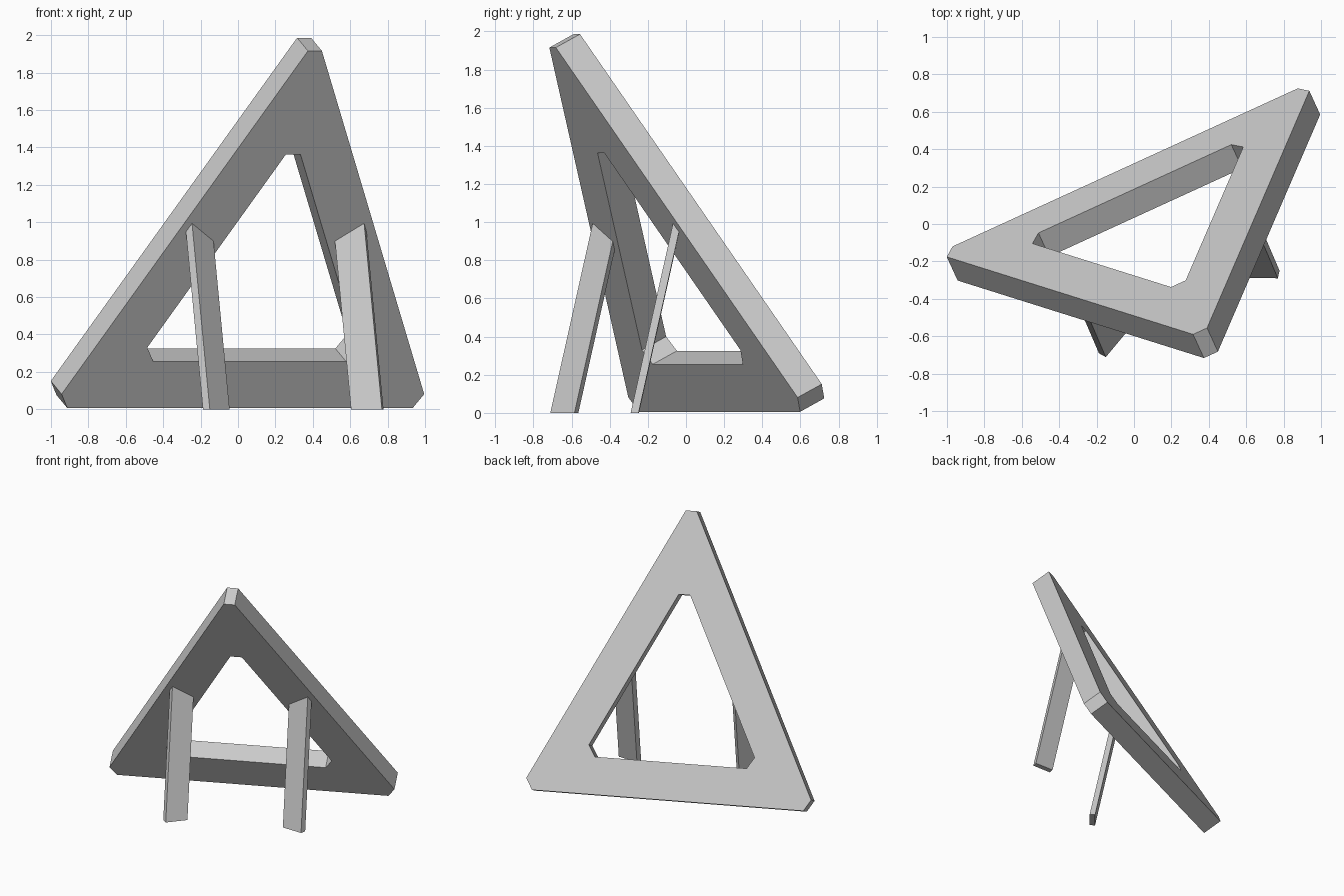
import bpy
import bmesh
from math import radians, sin, cos
from mathutils import Vector

cube = bpy.data.objects.get("Cube")
if cube:
    bpy.data.objects.remove(cube, do_unlink=True)

TURN = radians(24.6)      # heading of the whole stand
TILT = radians(116.75)    # lean of the triangular frame
THICK = 0.156
BASE = Vector((-0.0475, 0.3025, 0.076))   # middle of the frame's lower rear edge

grey = bpy.data.materials.new("light_grey")
grey.use_nodes = True
colour = (0.6, 0.6, 0.6, 1)
grey.diffuse_color = colour
grey.node_tree.nodes["Principled BSDF"].inputs["Base Color"].default_value = colour


def add_object(name, bm, location, rotation):
    bmesh.ops.recalc_face_normals(bm, faces=bm.faces)
    mesh = bpy.data.meshes.new(name)
    bm.to_mesh(mesh)
    bm.free()
    mesh.materials.append(grey)
    obj = bpy.data.objects.new(name, mesh)
    obj.location = location
    obj.rotation_euler = rotation
    bpy.context.collection.objects.link(obj)
    return obj


def mirrored_loop(half):
    """Close a right-hand outline with its mirror image."""
    return half + [(-x, y) for x, y in reversed(half)]


# Triangular frame with clipped corners and a matching opening
outer = mirrored_loop([(1.015, 0), (1.066, 0.084), (0.041, 2.139)])
inner = mirrored_loop([(0.567, 0.279), (0.62, 0.363), (0.043, 1.519)])
bm = bmesh.new()
ring_out = [bm.verts.new((x, y, 0)) for x, y in outer]
ring_in = [bm.verts.new((x, y, 0)) for x, y in inner]
count = len(outer)
for i in range(count):
    j = (i + 1) % count
    bm.faces.new((ring_out[i], ring_out[j], ring_in[j], ring_in[i]))
result = bmesh.ops.extrude_face_region(bm, geom=bm.faces[:], use_keep_orig=True)
moved = [g for g in result["geom"] if isinstance(g, bmesh.types.BMVert)]
bmesh.ops.translate(bm, verts=moved, vec=(0, 0, THICK))
bmesh.ops.dissolve_limit(bm, angle_limit=0.001, verts=bm.verts[:], edges=[])
add_object("triangle_frame", bm, BASE, (TILT, 0, TURN))

# Two leaning legs, level at the ground and cut off along the frame's underside
LEAN = Vector((0.006, 0.243, 1))
under_normal = Vector((0, -sin(TILT), cos(TILT)))
under_point = Vector((0, 0, BASE.z)) + under_normal * THICK
front, inside, outside = (0.506, -0.879), (0.357, -0.808), (0.531, -0.845)
rear = tuple(inside[k] + outside[k] - front[k] for k in range(2))
for name, side in (("left_leg", 1), ("right_leg", -1)):
    bm = bmesh.new()
    low, high = [], []
    for x, y in (front, inside, rear, outside):
        foot = Vector((side * x - 0.01, y, 0))
        reach = (under_point - foot).dot(under_normal) / LEAN.dot(under_normal)
        low.append(bm.verts.new(foot))
        high.append(bm.verts.new(foot + LEAN * reach))
    bm.faces.new(low)
    bm.faces.new(high)
    for i in range(4):
        j = (i + 1) % 4
        bm.faces.new((low[i], low[j], high[j], high[i]))
    add_object(name, bm, (BASE.x, BASE.y, 0), (0, 0, TURN))
